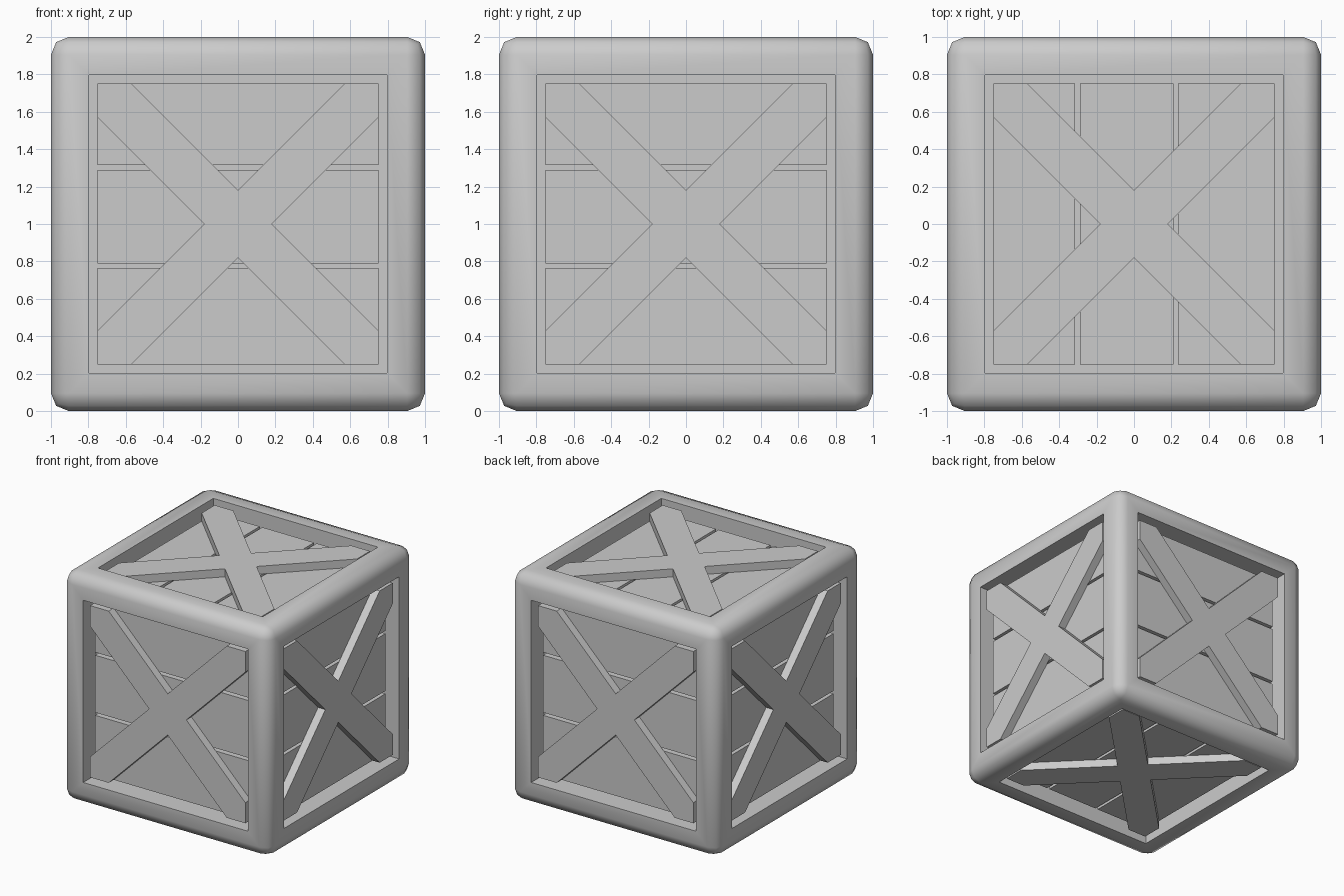
import bpy, bmesh
from mathutils import Vector, Matrix

if "Cube" in bpy.data.objects:
    bpy.data.objects.remove(bpy.data.objects["Cube"])

HALF = 0.75          # half width of each face opening
FLOOR, SLAT_TOP, BRACE_TOP = 0.82, 0.90, 0.97   # distances from crate centre
CENTRE = Matrix.Translation((0, 0, 1))


def finish(bm, name, matrix):
    bmesh.ops.recalc_face_normals(bm, faces=bm.faces[:])
    bm.transform(matrix)
    mesh = bpy.data.meshes.new(name)
    bm.to_mesh(mesh)
    bm.free()
    obj = bpy.data.objects.new(name, mesh)
    bpy.context.collection.objects.link(obj)
    return obj


def prism(points, low, high, name, matrix):
    """Extrude a flat outline from height low to height high."""
    bm = bmesh.new()
    face = bm.faces.new([bm.verts.new((x, y, low)) for x, y in points])
    top = bmesh.ops.extrude_face_region(bm, geom=[face], use_keep_orig=True)["geom"]
    verts = [g for g in top if isinstance(g, bmesh.types.BMVert)]
    bmesh.ops.translate(bm, verts=verts, vec=(0, 0, high - low))
    return finish(bm, name, matrix)


# Rounded frame with a square pocket sunk into each face
bm = bmesh.new()
bmesh.ops.create_cube(bm, size=2)
bmesh.ops.bevel(bm, geom=bm.edges[:], offset=0.095, segments=2, profile=0.5,
                affect='EDGES')
sides = [f for f in bm.faces if f.calc_area() > 1]
bmesh.ops.inset_individual(bm, faces=sides, thickness=0.905 - HALF)
bmesh.ops.inset_individual(bm, faces=sides, thickness=0, depth=FLOOR - 1)
frame = finish(bm, "crate_frame", CENTRE)
bpy.context.view_layer.objects.active = frame
frame.select_set(True)
bpy.ops.object.shade_smooth_by_angle(angle=0.9)

# Outline of the X brace, one quarter at a time
ARM = 0.18
brace = []
for k in range(4):
    for x, y in ((ARM, 0), (HALF, HALF - ARM), (HALF, HALF), (HALF - ARM, HALF)):
        for _ in range(k):
            x, y = -y, x
        brace.append((x, y))

# Slats and brace on every face: outward normal and slat stacking direction
FACES = {
    "front": ((0, -1, 0), (0, 0, 1)),
    "back": ((0, 1, 0), (0, 0, 1)),
    "right": ((1, 0, 0), (0, 0, 1)),
    "left": ((-1, 0, 0), (0, 0, 1)),
    "top": ((0, 0, 1), (-1, 0, 0)),
    "bottom": ((0, 0, -1), (1, 0, 0)),
}
SLATS = ((-HALF, -0.235), (-0.21, 0.29), (0.315, HALF))
for side, (n, u) in FACES.items():
    n, u = Vector(n), Vector(u)
    matrix = CENTRE @ Matrix((u.cross(n), u, n)).transposed().to_4x4()
    for i, (a, b) in enumerate(SLATS):
        prism([(-HALF, a), (HALF, a), (HALF, b), (-HALF, b)],
              FLOOR, SLAT_TOP, f"{side}_slat_{i + 1}", matrix)
    prism(brace, SLAT_TOP, BRACE_TOP, f"{side}_cross_brace", matrix)
